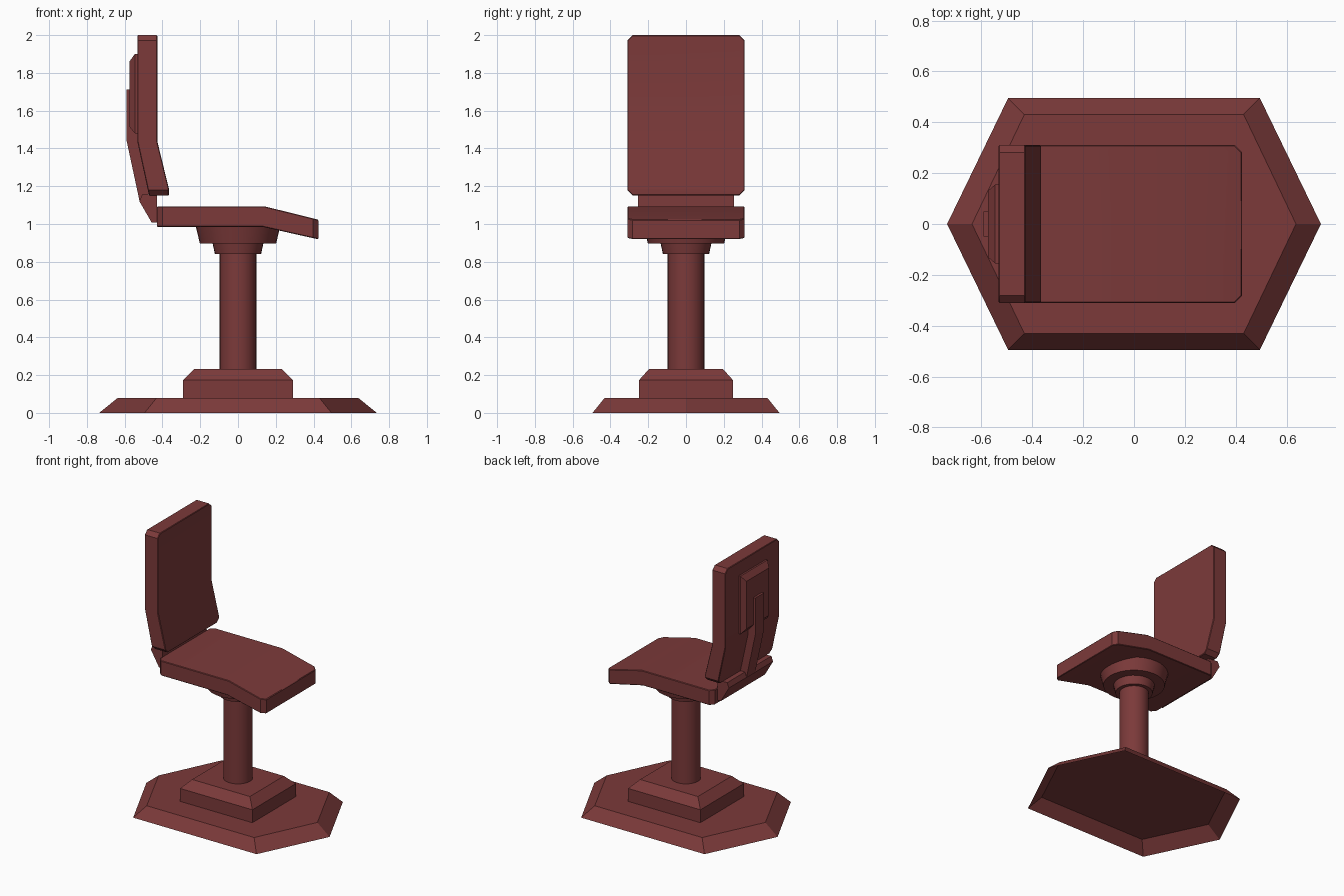
import bpy, bmesh
from math import cos, sin, pi, radians

if "Cube" in bpy.data.objects:
    bpy.data.objects.remove(bpy.data.objects["Cube"])

mat = bpy.data.materials.new("dark_red")
mat.diffuse_color = (0.2, 0.042, 0.042, 1)
mat.use_nodes = True
mat.node_tree.nodes["Principled BSDF"].inputs["Base Color"].default_value = mat.diffuse_color


def finish(name, bm, smooth=False, bevel=0):
    me = bpy.data.meshes.new(name)
    bm.to_mesh(me)
    bm.free()
    me.materials.append(mat)
    ob = bpy.data.objects.new(name, me)
    bpy.context.collection.objects.link(ob)
    if bevel:
        mod = ob.modifiers.new("edge", 'BEVEL')
        mod.width, mod.segments = bevel, 1
        mod.limit_method, mod.angle_limit = 'ANGLE', radians(50)
    if smooth:
        bpy.ops.object.select_all(action='DESELECT')
        ob.select_set(True)
        bpy.context.view_layer.objects.active = ob
        bpy.ops.object.shade_smooth_by_angle(angle=radians(30))
    return ob


def loft(name, rings, smooth=False, first_cap=True, last_cap=True):
    """Skin a stack of equal-length rings; hidden or open ends can stay uncapped."""
    bm = bmesh.new()
    vs = [[bm.verts.new(p) for p in r] for r in rings]
    n = len(vs[0])
    for a, b in zip(vs, vs[1:]):
        for i in range(n):
            j = (i + 1) % n
            bm.faces.new((a[i], a[j], b[j], b[i]))
    caps = [bm.faces.new(vs[0]), bm.faces.new(vs[-1])]
    bmesh.ops.recalc_face_normals(bm, faces=bm.faces)
    drop = [f for f, keep in zip(caps, (first_cap, last_cap)) if not keep]
    if drop:
        bmesh.ops.delete(bm, geom=drop, context='FACES_ONLY')
    return finish(name, bm, smooth)


def slab(name, profile, half, cut_segments=(), smooth=False, bevel=0):
    """Extrude an xz profile along y; chamfer the corners on chosen segments."""
    bm = bmesh.new()
    sides = [[bm.verts.new((x, y, z)) for x, z in profile] for y in (-half, half)]
    n = len(profile)
    for s in sides:
        bm.faces.new(s)
    a, b = sides
    for i in range(n):
        j = (i + 1) % n
        bm.faces.new((a[i], a[j], b[j], b[i]))
    edges = [bm.edges.get((s[i], s[(i + 1) % n])) for s in sides for i in cut_segments]
    if edges:
        bmesh.ops.bevel(bm, geom=edges, offset=0.028, offset_type='OFFSET',
                        segments=1, affect='EDGES')
    bmesh.ops.recalc_face_normals(bm, faces=bm.faces)
    return finish(name, bm, smooth, bevel)


def hexagon(x, y, z):
    return [(x, 0, z), (y, y, z), (-y, y, z), (-x, 0, z), (-y, -y, z), (y, -y, z)]


def rect(x, y, z):
    return [(x, y, z), (-x, y, z), (-x, -y, z), (x, -y, z)]


def circle(r, z, n=32):
    return [(r * cos(2 * pi * i / n), r * sin(2 * pi * i / n), z) for i in range(n)]


# Pedestal: the base plate is a hollow shell, open underneath
loft("base_plate", [hexagon(0.735, 0.495, 0), hexagon(0.637, 0.431, 0.079)],
     first_cap=False)
loft("base_block", [rect(0.29, 0.249, 0.079), rect(0.29, 0.249, 0.173),
                    rect(0.232, 0.195, 0.233)], first_cap=False)
loft("column", [circle(0.097, 0.233), circle(0.097, 0.842)], True, False, False)
loft("lower_collar", [circle(0.122, 0.84), circle(0.135, 0.9)], True, True, False)
loft("upper_collar", [circle(0.202, 0.898), circle(0.224, 0.988)], True, True, False)

# Seat with drooping front edge
slab("seat", [(-0.429, 0.985), (0.13, 0.985), (0.425, 0.919), (0.425, 1.023),
              (0.142, 1.093), (-0.429, 1.093)], 0.31, (2, 5), True, 0.004)

# Backrest with kicked-forward bottom
slab("backrest", [(-0.427, 2.0), (-0.533, 2.0), (-0.533, 1.437), (-0.471, 1.151),
                  (-0.366, 1.151), (-0.366, 1.187), (-0.427, 1.437)],
     0.31, (0, 3), True, 0.004)

# Support bracket behind the backrest
slab("bracket_bar", [(-0.43, 1.155), (-0.508, 1.155), (-0.522, 1.12),
                     (-0.457, 1.008), (-0.425, 1.008)], 0.253)
slab("bracket_spine", [(-0.53, 1.713), (-0.591, 1.713), (-0.591, 1.447),
                       (-0.521, 1.12), (-0.465, 1.12), (-0.53, 1.437)], 0.05)


def panel_ring(x, y, z0, z1):
    return [(x, y, z0), (x, y, z1), (x, -y, z1), (x, -y, z0)]


loft("back_panel", [panel_ring(-0.53, 0.155, 1.48, 1.9),
                    panel_ring(-0.546, 0.155, 1.48, 1.9),
                    panel_ring(-0.575, 0.13, 1.515, 1.86)], first_cap=False)
